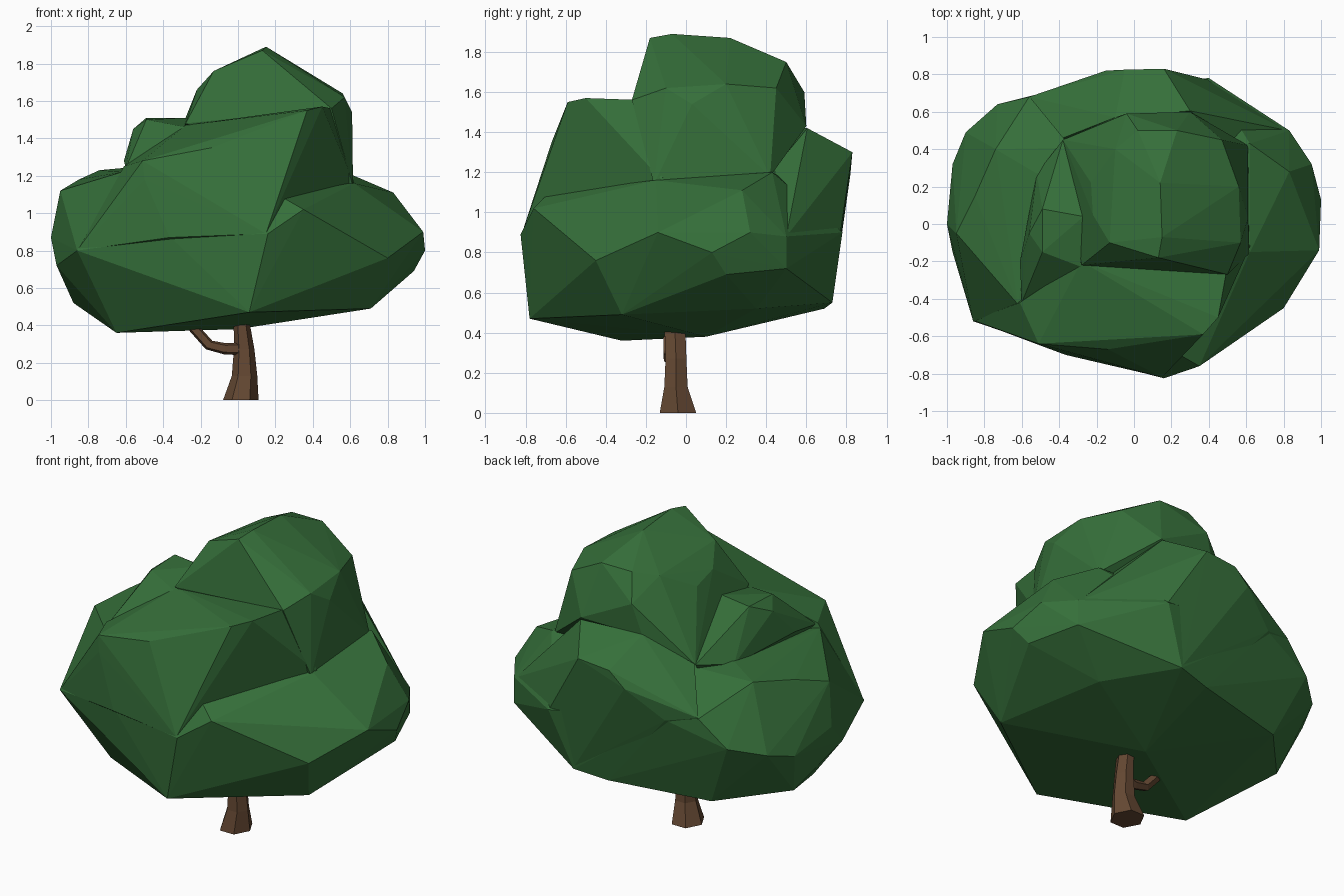
import bpy, bmesh
from math import cos, sin, tau
from mathutils import Vector


def material(name, color):
    m = bpy.data.materials.new(name)
    m.diffuse_color = color
    return m


leaf = material("leaf_green", (0.036, 0.16, 0.042, 1))
bark = material("bark_brown", (0.13, 0.066, 0.033, 1))


def add_object(name, bm, mat):
    bmesh.ops.recalc_face_normals(bm, faces=bm.faces)
    me = bpy.data.meshes.new(name)
    bm.to_mesh(me)
    bm.free()
    me.materials.append(mat)
    ob = bpy.data.objects.new(name, me)
    bpy.context.collection.objects.link(ob)
    return ob


def clump(name, pts):
    """Faceted leaf clump: convex hull of a few corner points."""
    bm = bmesh.new()
    for p in pts:
        bm.verts.new(p)
    bmesh.ops.convex_hull(bm, input=bm.verts[:])
    loose = [v for v in bm.verts if not v.link_faces]
    bmesh.ops.delete(bm, geom=loose, context='VERTS')
    return add_object(name, bm, leaf)


def tube(name, rings, sides, axis_u, mat):
    """Loft of rings (centre, u radius, v radius, v axis)."""
    bm = bmesh.new()
    u = Vector(axis_u)
    loops = []
    for c, ru, rv, v in rings:
        loops.append([bm.verts.new(Vector(c) + u * ru * cos(tau * i / sides)
                                   + Vector(v) * rv * sin(tau * i / sides))
                      for i in range(sides)])
    for a, b in zip(loops, loops[1:]):
        for i in range(sides):
            j = (i + 1) % sides
            bm.faces.new((a[i], a[j], b[j], b[i]))
    bm.faces.new(loops[0])
    bm.faces.new(loops[-1])
    return add_object(name, bm, mat)


# wide lower clump
foliage = clump("foliage", [
    (-.65, -.32, .36), (0, .1, .38), (.06, -.78, .47), (.71, -.32, .49),
    (.55, .35, .52), (.26, .73, .55), (.05, .69, .52), (-.56, .55, .5), (-.88, .2, .52),
    (-.86, -.52, .8), (-.36, -.69, .87), (.16, -.825, .89), (.8, -.45, .76),
    (.99, -.14, .9), (1, .13, .8), (.94, .2, .69), (.95, .32, .9), (.83, .5, .72),
    (.83, .5, .88), (.4, .78, .9), (-.73, .64, .9), (-.9, .49, .85), (-.97, .32, .8),
    (-1, 0, .87), (-.97, -.15, .72), (-.56, .68, 1.06), (-.37, .73, 1.02),
    (.35, -.76, 1.02), (.21, -.68, 1.1), (.62, -.15, 1.16), (.83, .28, 1.11),
    (.62, .43, 1.2), (-.95, -.05, 1.12), (-.85, .15, 1.18), (-.74, .4, 1.23),
    (-.52, .27, 1.25), (-.62, -.43, 1.22)])

# front shoulder clump
front = clump("front_clump", [
    (.45, -.5, 1.57), (.37, -.59, 1.55), (.5, -.22, 1.56), (-.14, -.67, 1.35),
    (-.5, -.65, 1.18), (-.51, -.64, 1.28), (.21, -.68, 1.1), (.625, -.11, 1.15),
    (-.28, -.2, 1.47), (-.61, -.42, 1.25), (-.86, -.515, .8), (-.365, -.7, .87),
    (.15, -.82, .89), (0, 0, .8), (.4, 0, .8)])

# left shoulder clump
left = clump("left_clump", [
    (-.49, -.15, 1.5), (-.49, .08, 1.51), (-.27, .04, 1.51), (-.28, -.23, 1.46),
    (-.56, -.05, 1.45), (-.61, -.2, 1.28), (-.52, .27, 1.23), (-.38, .45, 1.26),
    (-.6, -.42, 1.24), (-.1, 0, 1.3), (-.2, 0, .8)])

# back shoulder clump
back = clump("back_clump", [
    (.16, .83, 1.3), (-.05, .825, 1.28), (-.15, .82, 1.19), (.3, .605, 1.42),
    (-.1, .57, 1.42), (-.38, .46, 1.27), (-.37, .735, 1.02), (-.56, .68, 1.065),
    (.26, .73, .56), (.05, .68, .54), (.4, .77, .9), (.82, .5, .88),
    (.5, .44, 1.22), (0, .1, .8)])

# crown clump
crown = clump("crown_clump", [
    (.13, -.18, 1.87), (.15, -.07, 1.89), (.14, .22, 1.87), (-.13, -.1, 1.76),
    (-.22, .05, 1.66), (-.23, .22, 1.62), (-.1, .4, 1.72), (.02, .5, 1.75),
    (.23, .5, 1.75), (-.04, .59, 1.6), (.3, .6, 1.43), (-.28, -.22, 1.48),
    (.5, -.27, 1.56), (.57, -.1, 1.62), (.56, .2, 1.64), (.47, .45, 1.62),
    (.61, .03, 1.54), (.615, -.16, 1.14), (.61, .42, 1.18), (-.38, .45, 1.26),
    (-.1, .57, 1.41), (-.27, .04, 1.5)])

# merge the clumps into one skin
extras = (front, left, back, crown)
for part in extras:
    mod = foliage.modifiers.new("join", 'BOOLEAN')
    mod.operation, mod.solver, mod.object = 'UNION', 'EXACT', part
bpy.context.view_layer.update()
merged = bpy.data.meshes.new_from_object(
    foliage.evaluated_get(bpy.context.evaluated_depsgraph_get()))
foliage.modifiers.clear()
foliage.data = merged
for part in extras:
    bpy.data.objects.remove(part)

# six-sided flared trunk
Y = (0, 1, 0)
tube("trunk", [((.015, -.04, 0), .095, .105, Y), ((.035, -.05, .13), .068, .067, Y),
               ((.033, -.05, .27), .055, .06, Y), ((.02, -.055, .41), .043, .06, Y),
               ((.01, -.055, .6), .035, .045, Y)], 6, (1, 0, 0), bark)

# bent side branch rising into the leaves
tube("branch", [((.03, -.07, .275), .033, .037, (0, 0, 1)),
                ((-.07, -.085, .275), .03, .031, (.2, 0, 1)),
                ((-.155, -.09, .295), .028, .03, (.6, 0, .8)),
                ((-.24, -.09, .39), .026, .03, (.85, 0, .5)),
                ((-.32, -.09, .5), .02, .025, (.85, 0, .5))], 5, Y, bark)
